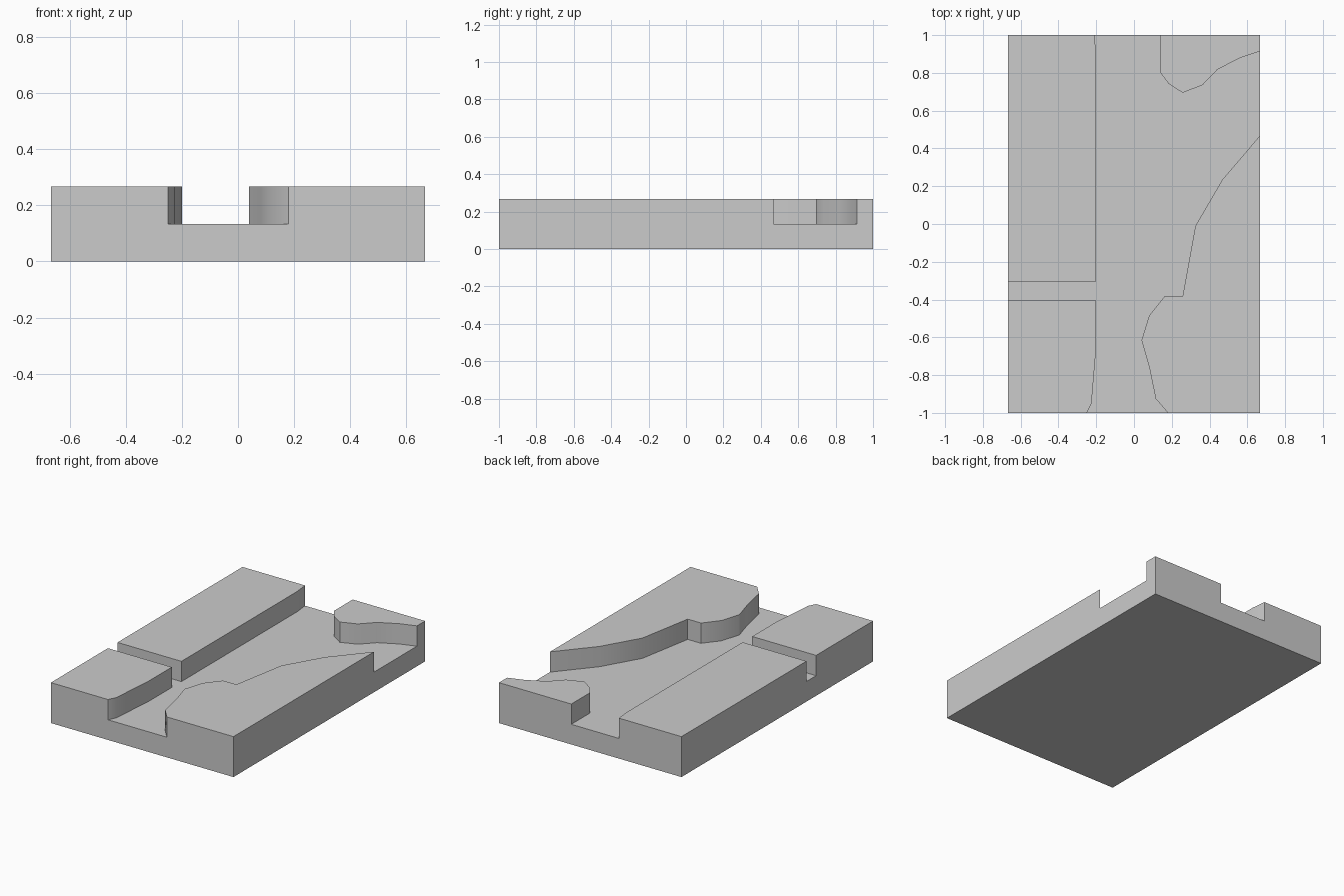
import bpy
import bmesh

HALF_X, HALF_Y = 0.667, 1.0
TOP, FLOOR = 0.267, 0.133
OUT = 0.1  # how far the cutter runs past the slab

default = bpy.data.objects.get("Cube")
if default:
    bpy.data.objects.remove(default, do_unlink=True)

grey = bpy.data.materials.new("stone grey")
grey.use_nodes = True
colour = (0.6, 0.6, 0.6, 1)
grey.diffuse_color = colour
grey.node_tree.nodes["Principled BSDF"].inputs["Base Color"].default_value = colour


def prism(name, outline, bottom, top):
    """Extrude a plan outline upwards into a solid."""
    bm = bmesh.new()
    face = bm.faces.new([bm.verts.new((x, y, bottom)) for x, y in outline])
    ext = bmesh.ops.extrude_face_region(bm, geom=[face])
    verts = [v for v in ext["geom"] if isinstance(v, bmesh.types.BMVert)]
    bmesh.ops.translate(bm, verts=verts, vec=(0, 0, top - bottom))
    bmesh.ops.recalc_face_normals(bm, faces=bm.faces)
    mesh = bpy.data.meshes.new(name)
    bm.to_mesh(mesh)
    bm.free()
    mesh.materials.append(grey)
    obj = bpy.data.objects.new(name, mesh)
    bpy.context.collection.objects.link(obj)
    return obj


# Banks of the sunken channel, in plan
east_bank = [(0.18, -1), (0.115, -0.925), (0.08, -0.755), (0.04, -0.615),
             (0.08, -0.485), (0.16, -0.385), (0.257, -0.385),
             (0.325, -0.01), (0.468, 0.235), (HALF_X, 0.468)]
back_bank = [(HALF_X, 0.915), (0.563, 0.88), (0.442, 0.818), (0.362, 0.735),
             (0.257, 0.695), (0.183, 0.743), (0.138, 0.803), (0.138, 1)]
west_bank_back = [(-0.21, 1), (-0.2, 0.9), (-0.2, -0.305)]
west_bank_front = [(-0.2, -0.405), (-0.2, -0.65), (-0.225, -0.95), (-0.25, -1)]

# Join the banks, running the open ends past the slab
front, back = -HALF_Y - OUT, HALF_Y + OUT
side = HALF_X + OUT
channel_outline = (
    [(west_bank_front[-1][0], front), (east_bank[0][0], front)] + east_bank
    + [(side, east_bank[-1][1]), (side, back_bank[0][1])] + back_bank
    + [(back_bank[-1][0], back), (west_bank_back[0][0], back)] + west_bank_back
    + [(-side, west_bank_back[-1][1]), (-side, west_bank_front[0][1])]
    + west_bank_front)

# Slab with the channel cut into its top
slab = prism("terrain_slab", [(-HALF_X, -HALF_Y), (HALF_X, -HALF_Y),
                              (HALF_X, HALF_Y), (-HALF_X, HALF_Y)], 0, TOP)
cutter = prism("channel_cutter", channel_outline, FLOOR, TOP + OUT)
cutter.hide_render = True

cut = slab.modifiers.new("channel", "BOOLEAN")
cut.operation = "DIFFERENCE"
cut.solver = "EXACT"
cut.object = cutter

bpy.ops.object.select_all(action="DESELECT")
slab.select_set(True)
bpy.context.view_layer.objects.active = slab
bpy.ops.object.modifier_apply(modifier=cut.name)
bpy.data.objects.remove(cutter, do_unlink=True)

# Smooth the curved banks, keep the corners crisp
bpy.ops.object.shade_smooth_by_angle(angle=0.52)
